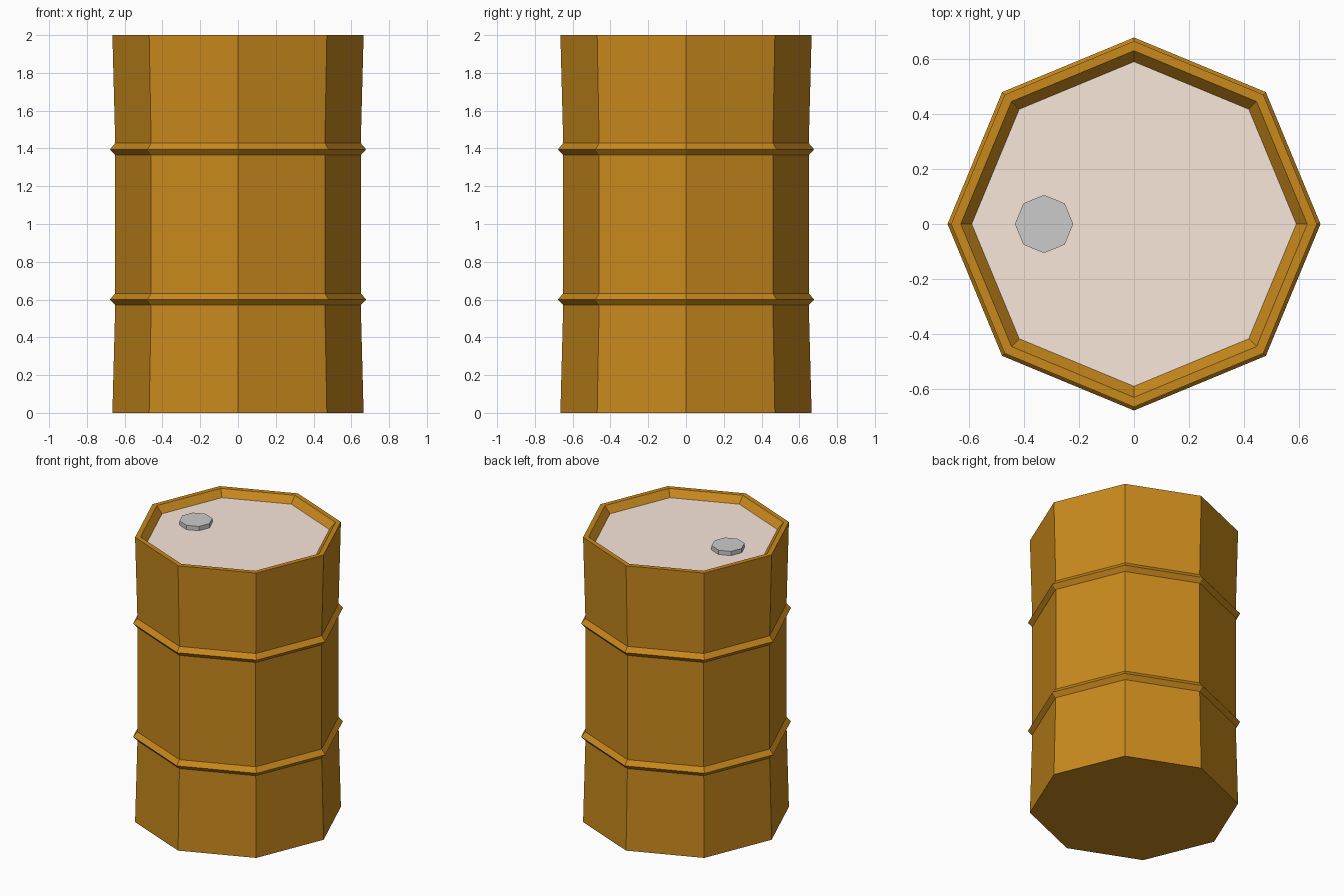
import bpy, bmesh
from math import cos, sin, tau

if "Cube" in bpy.data.objects:
    bpy.data.objects.remove(bpy.data.objects["Cube"])

SIDES = 8


def material(name, rgb):
    mat = bpy.data.materials.new(name)
    mat.diffuse_color = (*rgb, 1)
    mat.use_nodes = True
    mat.node_tree.nodes["Principled BSDF"].inputs["Base Color"].default_value = mat.diffuse_color
    return mat


def lathe(name, profile, centre=(0, 0, 0), cap_start=True, cap_end=True, mat=None):
    """Turn (radius, z) points into an eight-sided flat-shaded solid."""
    bm = bmesh.new()
    rings = [[bm.verts.new((r * cos(tau * i / SIDES), r * sin(tau * i / SIDES), z))
              for i in range(SIDES)] for r, z in profile]
    for a, b in zip(rings, rings[1:]):
        for i in range(SIDES):
            j = (i + 1) % SIDES
            bm.faces.new((a[i], a[j], b[j], b[i]))
    if cap_start:
        bm.faces.new(rings[0][::-1])
    if cap_end:
        bm.faces.new(rings[-1])
    mesh = bpy.data.meshes.new(name)
    bm.to_mesh(mesh)
    bm.free()
    obj = bpy.data.objects.new(name, mesh)
    obj.location = centre
    bpy.context.collection.objects.link(obj)
    if mat:
        mesh.materials.append(mat)
    return obj


def hoop(z):
    """Profile of one raised hoop around the wall."""
    return [(0.65, z - 0.03), (0.678, z), (0.65, z + 0.033)]


LID_Z = 1.953
ochre = material("ochre_paint", (0.58, 0.25, 0.012))
pale = material("pale_lid", (0.95, 0.8, 0.71))

# Drum shell: base, flared wall with two hoops, rim and inner lip
lathe("drum_shell",
      [(0.665, 0)] + hoop(0.6) + hoop(1.395) + [(0.665, 2), (0.63, 2), (0.59, LID_Z)],
      cap_end=False, mat=ochre)

# Recessed lid closing the shell
lathe("lid", [(0.59, LID_Z)], cap_start=False, mat=pale)

# Filler cap on the lid
lathe("filler_cap", [(0.106, LID_Z), (0.106, 1.983)], centre=(-0.327, 0, 0))
